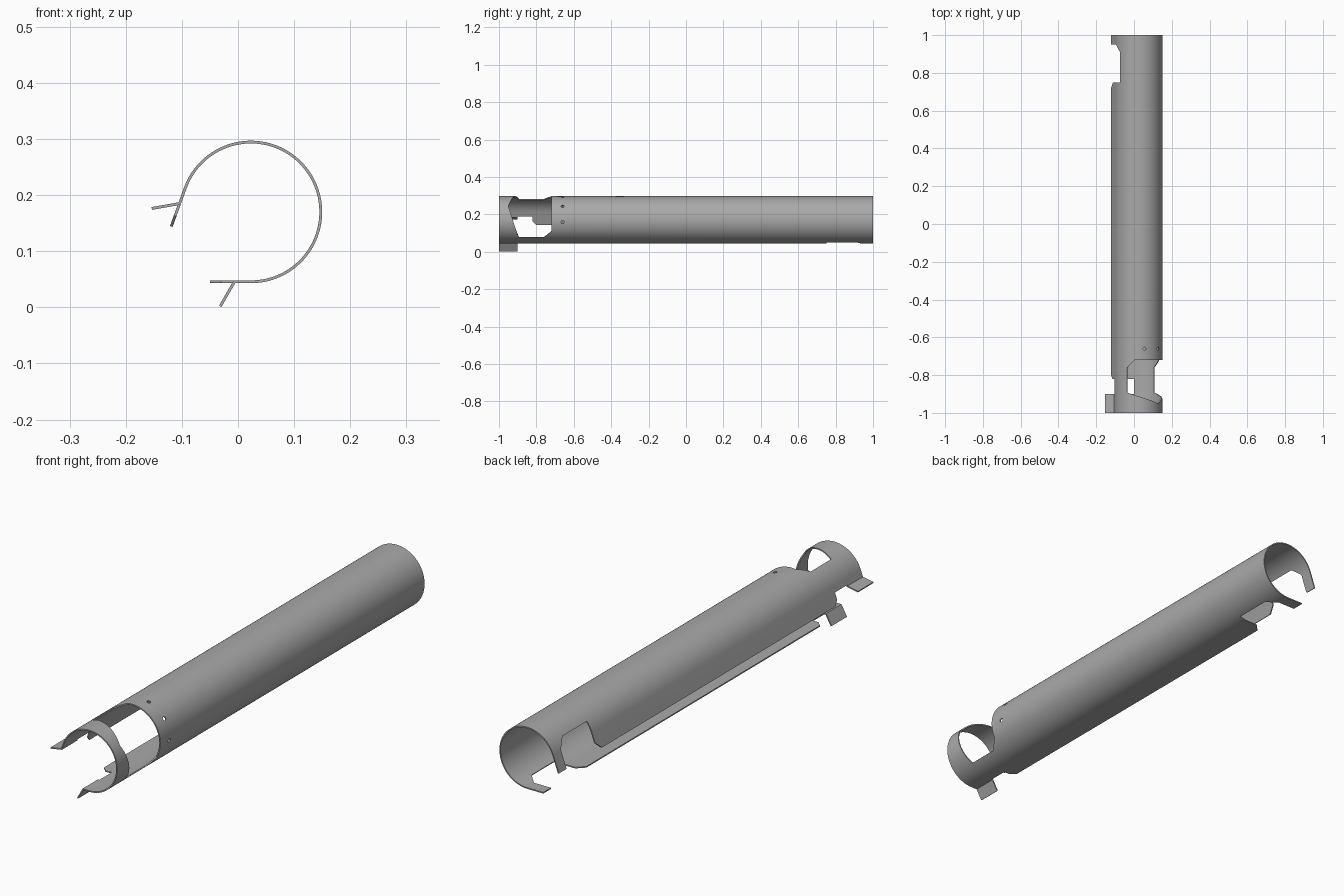
import bpy, bmesh
from math import radians, sin, cos, pi
from mathutils import Vector

cube = bpy.data.objects.get("Cube")
if cube:
    bpy.data.objects.remove(cube, do_unlink=True)

R, CX, CZ = 0.127, 0.023, 0.17      # outer radius and tube axis
MID, HALF = radians(35), radians(125)  # middle of the rolled sheet, half its arc
ARC = R * HALF                      # arc length to where the flaps leave the tube
BEND, FLAP = ARC + 0.028, ARC + 0.073
TAB_ANGLE = radians(60)

steel = bpy.data.materials.new("grey_steel")
steel.use_nodes = True
grey = (0.4, 0.4, 0.4, 1)
steel.diffuse_color = grey
steel.node_tree.nodes["Principled BSDF"].inputs["Base Color"].default_value = grey


def mirrored(half):
    """Close a half outline by mirroring it across u = 0."""
    return half + [(-u, v) for u, v in reversed(half) if u != 0]


def arc(deg):
    return R * radians(deg)


def place(u, v):
    """Roll a flat sheet point around the tube, with straight flaps and bent tabs."""
    side = 1 if u >= 0 else -1
    d = abs(u)
    a = MID + side * min(d, ARC) / R
    p = Vector((CX + R * cos(a), v, CZ + R * sin(a)))
    heading = a + side * pi / 2
    straight = max(0, d - ARC)
    tab = 0
    if v < -0.86 and d > BEND:
        straight, tab = BEND - ARC, d - BEND
    p += straight * Vector((cos(heading), 0, sin(heading)))
    heading -= side * TAB_ANGLE
    return p + tab * Vector((cos(heading), 0, sin(heading)))


# Sheet edge: front tab, notch, long flap, rear notch, rear finger
edge = mirrored([
    (FLAP + 0.004, -1), (FLAP + 0.004, -0.9), (ARC + 0.024, -0.9),
    (ARC + 0.024, -0.82), (FLAP - 0.02, -0.82), (FLAP, -0.8),
    (FLAP, 0.72), (FLAP - 0.03, 0.75), (ARC - 0.045, 0.75),
    (ARC - 0.045, 0.91), (ARC - 0.005, 0.95), (FLAP, 0.95), (FLAP, 1)])
# Chamfered window with a pointed front edge
window = mirrored([(0, -0.95), (arc(83), -0.893), (arc(83), -0.76), (arc(64), -0.72)])
# Three small drilled holes
holes = [[(arc(deg) + 0.008 * cos(i * pi / 8), -0.66 + 0.008 * sin(i * pi / 8))
          for i in range(16)] for deg in (-40, 0, 40)]

# Flat sheet
bm = bmesh.new()
for loop in [edge, window] + holes:
    verts = [bm.verts.new((u, v, 0)) for u, v in loop]
    for i, vert in enumerate(verts):
        bm.edges.new((vert, verts[i - 1]))
bmesh.ops.triangle_fill(bm, edges=bm.edges[:], use_beauty=True, use_dissolve=False)
for f in bm.faces:
    f.normal_update()
    if f.normal.z > 0:
        f.normal_flip()

# Score the sheet lengthwise, then roll it
steps = 100
cuts = [-ARC + 2 * ARC * i / steps for i in range(steps + 1)] + [-BEND, BEND]
for u in cuts:
    bmesh.ops.bisect_plane(bm, geom=bm.verts[:] + bm.edges[:] + bm.faces[:],
                           dist=1e-5, plane_co=(u, 0, 0), plane_no=(1, 0, 0))
for vert in bm.verts:
    vert.co = place(vert.co.x, vert.co.y)
bm.normal_update()
bmesh.ops.dissolve_limit(bm, angle_limit=radians(0.5), verts=bm.verts[:], edges=bm.edges[:])

mesh = bpy.data.meshes.new("rolled_sheet_tube")
bm.to_mesh(mesh)
bm.free()
mesh.materials.append(steel)
tube = bpy.data.objects.new("rolled_sheet_tube", mesh)
bpy.context.collection.objects.link(tube)

# Sheet thickness, inward from the outer skin
solid = tube.modifiers.new("thickness", "SOLIDIFY")
solid.thickness = 0.005
solid.offset = -1
solid.use_even_offset = True

bpy.context.view_layer.objects.active = tube
tube.select_set(True)
bpy.ops.object.modifier_apply(modifier=solid.name)
bpy.ops.object.shade_smooth_by_angle(angle=radians(30))
